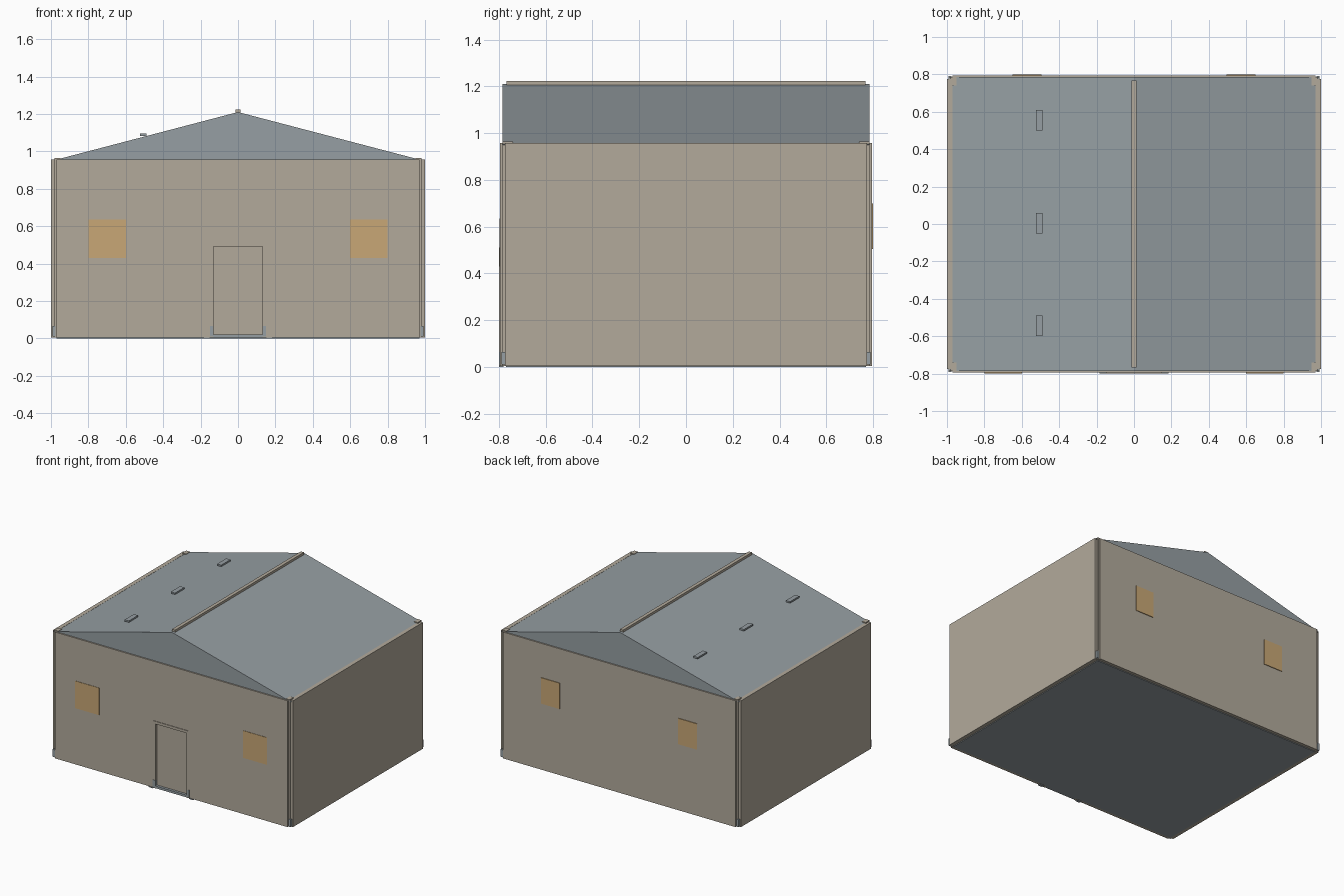
import bpy

if "Cube" in bpy.data.objects:
    bpy.data.objects.remove(bpy.data.objects["Cube"])


def material(name, rgb):
    m = bpy.data.materials.new(name)
    m.diffuse_color = (*rgb, 1)
    m.use_nodes = True
    m.node_tree.nodes["Principled BSDF"].inputs["Base Color"].default_value = m.diffuse_color
    return m


TAN = material("tan_plaster", (0.448, 0.402, 0.33))
SLATE = material("slate_grey", (0.305, 0.346, 0.366))
AMBER = material("amber_glass", (0.58, 0.39, 0.18))


def mesh(name, verts, faces, mat):
    me = bpy.data.meshes.new(name)
    me.from_pydata(verts, [], faces)
    me.materials.append(mat)
    ob = bpy.data.objects.new(name, me)
    bpy.context.collection.objects.link(ob)
    return ob


def prism(name, profile, y0, y1, mat):
    """Extrude an x-z profile (anticlockwise seen from the front) along y."""
    n = len(profile)
    verts = [(x, y0, z) for x, z in profile] + [(x, y1, z) for x, z in profile]
    faces = [tuple(range(n)), tuple(range(2 * n - 1, n - 1, -1))]
    faces += [(i, i + n, (i + 1) % n + n, (i + 1) % n) for i in range(n)]
    return mesh(name, verts, faces, mat)


def box(name, x, y, z, mat):
    (x0, x1), (y0, y1), (z0, z1) = sorted(x), sorted(y), sorted(z)
    return prism(name, [(x0, z0), (x1, z0), (x1, z1), (x0, z1)], y0, y1, mat)


# Floor slab and walls; the front wall is wrapped around the doorway
TOP = 0.957
box("floor", (-0.97, 0.97), (-0.77, 0.77), (0, 0.02), SLATE)
box("back_wall", (-0.97, 0.97), (0.77, 0.795), (0.005, TOP), TAN)
prism("front_wall", [(-0.97, 0.005), (-0.14, 0.005), (-0.14, 0.5), (0.14, 0.5),
                     (0.14, 0.005), (0.97, 0.005), (0.97, TOP), (-0.97, TOP)],
      -0.795, -0.77, TAN)

for s, side in ((-1, "left"), (1, "right")):
    box(side + "_wall", (s * 0.97, s), (-0.775, 0.775), (0.005, TOP), TAN)
    # Corner posts with metal feet in the notches
    for t, end in ((-1, "front"), (1, "back")):
        tag = end + "_" + side
        box(tag + "_post", (s * 0.95, s * 0.982), (t * 0.74, t * 0.785), (0.005, 0.965), TAN)
        box(tag + "_post_foot", (s * 0.975, s * 0.993), (t * 0.77, t * 0.79), (0.01, 0.065), SLATE)
    # Windows
    box("front_window_" + side, (s * 0.6, s * 0.8), (-0.798, -0.793), (0.43, 0.635), AMBER)
    box("back_window_" + side, (s * 0.495, s * 0.65), (0.794, 0.8), (0.505, 0.70), AMBER)
    # Door jamb feet
    box("jamb_foot_" + side, (s * 0.13, s * 0.151), (-0.8, -0.772), (0.01, 0.065), SLATE)
    box("step_end_" + side, (s * 0.15, s * 0.185), (-0.8, -0.78), (0, 0.006), SLATE)

# Recessed door, its frame and sill
prism("door_frame", [(-0.15, 0.005), (-0.13, 0.005), (-0.13, 0.49), (0.13, 0.49),
                     (0.13, 0.005), (0.15, 0.005), (0.15, 0.51), (-0.15, 0.51)],
      -0.799, -0.772, TAN)
box("door", (-0.132, 0.132), (-0.778, -0.765), (0.015, 0.492), TAN)
box("door_sill", (-0.13, 0.13), (-0.797, -0.77), (0.005, 0.022), SLATE)

# Gabled roof, ridge cap and roof vents
prism("roof", [(-0.993, 0.95), (0.993, 0.95), (0, 1.21)], -0.785, 0.785, SLATE)
box("ridge_cap", (-0.013, 0.013), (-0.768, 0.768), (1.195, 1.224), TAN)
for i, y in enumerate((-0.545, 0.005, 0.555)):
    box(f"roof_vent_{i + 1}", (-0.525, -0.49), (y - 0.055, y + 0.055), (1.083, 1.095), SLATE)
